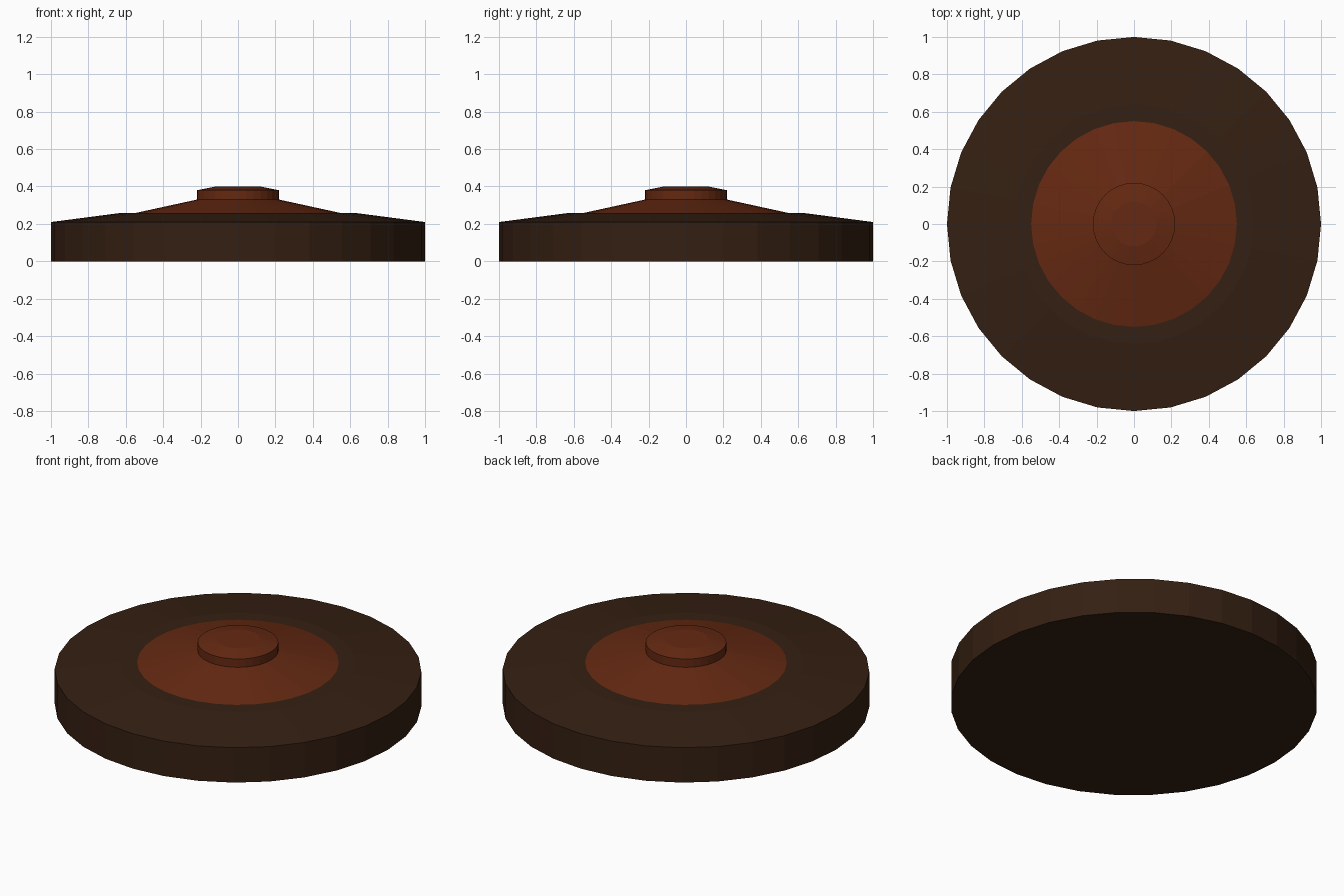
import bpy, bmesh, math

if "Cube" in bpy.data.objects:
    bpy.data.objects.remove(bpy.data.objects["Cube"])

SIDES = 32


def material(name, color):
    mat = bpy.data.materials.new(name)
    mat.diffuse_color = (*color, 1.0)
    mat.use_nodes = True
    mat.node_tree.nodes["Principled BSDF"].inputs["Base Color"].default_value = mat.diffuse_color
    return mat


def turned(name, profile, mat):
    """Closed turned solid from (radius, height) rings, bottom to top."""
    bm = bmesh.new()
    rings = [[bm.verts.new((r * math.cos(2 * math.pi * i / SIDES),
                            r * math.sin(2 * math.pi * i / SIDES), z))
              for i in range(SIDES)] for r, z in profile]
    for low, high in zip(rings, rings[1:]):
        for i in range(SIDES):
            j = (i + 1) % SIDES
            bm.faces.new((low[i], low[j], high[j], high[i]))
    bm.faces.new(rings[0][::-1])
    bm.faces.new(rings[-1])
    mesh = bpy.data.meshes.new(name)
    bm.to_mesh(mesh)
    bm.free()
    mesh.materials.append(mat)
    obj = bpy.data.objects.new(name, mesh)
    bpy.context.collection.objects.link(obj)
    return obj


dark = material("dark_brown", (0.035, 0.014, 0.006))
rust = material("rust_brown", (0.13, 0.022, 0.006))

# Wide base disc with a gently sloped top and flat inner ledge
turned("base_disc", [(1.0, 0), (1.0, 0.21), (0.64, 0.257), (0.54, 0.257)], dark)

# Raised cone in the centre
turned("centre_cone", [(0.55, 0.258), (0.22, 0.33), (0.2, 0.33)], rust)

# Bevelled cap on the cone
turned("cap", [(0.22, 0.328), (0.22, 0.38), (0.12, 0.40)], rust)
